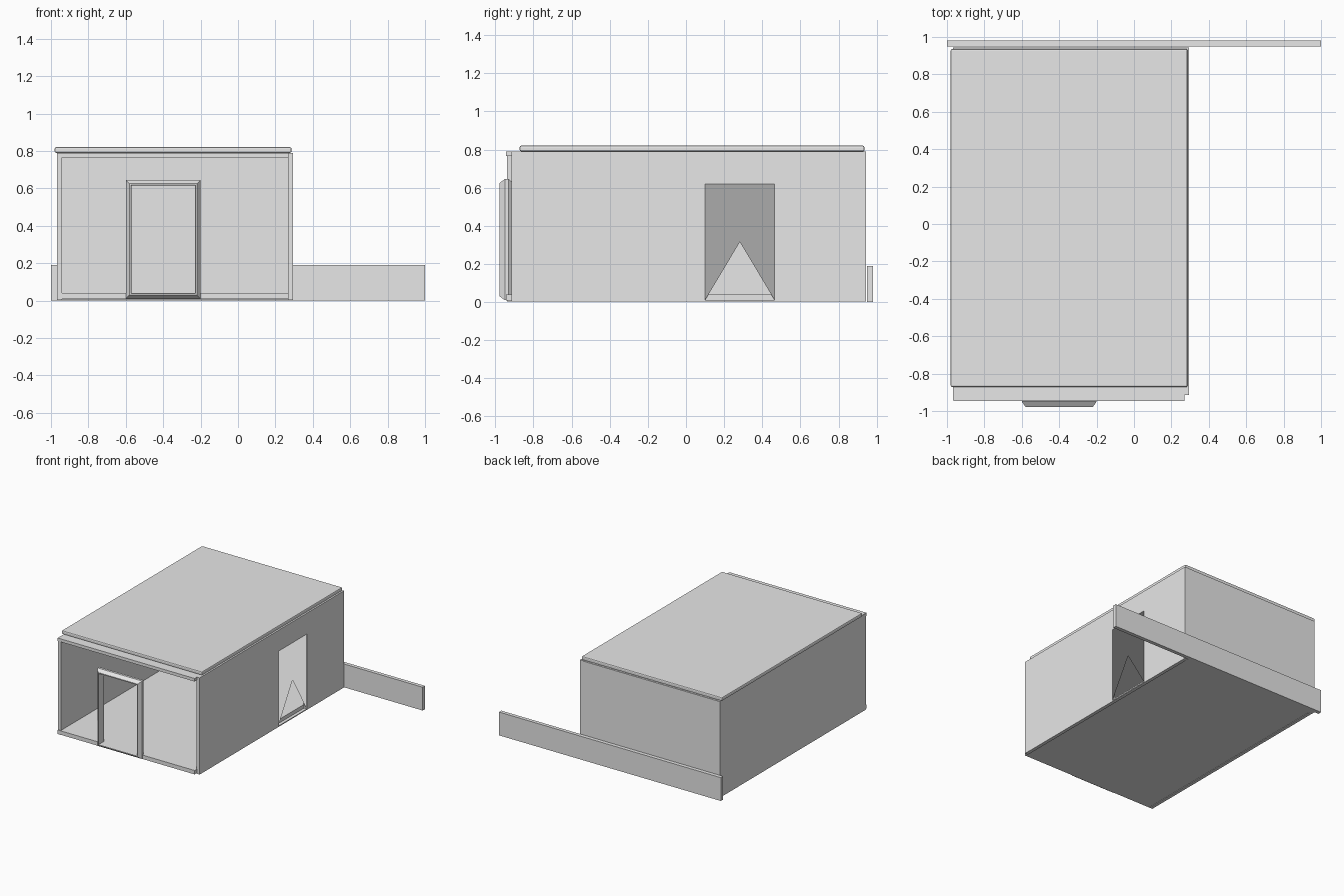
import bpy

old = bpy.data.objects.get("Cube")
if old:
    bpy.data.objects.remove(old, do_unlink=True)

# single plain grey
grey = bpy.data.materials.new("plain_grey")
grey.use_nodes = True
grey.diffuse_color = (0.8, 0.8, 0.8, 1)
grey.node_tree.nodes["Principled BSDF"].inputs["Base Color"].default_value = (0.8, 0.8, 0.8, 1)


def mesh_object(name, verts, faces):
    mesh = bpy.data.meshes.new(name)
    mesh.from_pydata(verts, [], faces)
    mesh.update()
    mesh.materials.append(grey)
    obj = bpy.data.objects.new(name, mesh)
    bpy.context.collection.objects.link(obj)
    return obj


def box(name, x, y, z, bevel=0):
    verts = [(a, b, c) for a in x for b in y for c in z]
    faces = [(0, 1, 3, 2), (4, 6, 7, 5), (0, 4, 5, 1),
             (2, 3, 7, 6), (0, 2, 6, 4), (1, 5, 7, 3)]
    obj = mesh_object(name, verts, faces)
    if bevel:
        mod = obj.modifiers.new("edge", "BEVEL")
        mod.width = bevel
        mod.segments = 2
    return obj


def rect_frame(name, x, z, profile):
    """Sweep a closed (inset, y) profile around a rectangle."""
    verts, faces = [], []
    n = len(profile)
    for inset, y in profile:
        x0, x1, z0, z1 = x[0] + inset, x[1] - inset, z[0] + inset, z[1] - inset
        verts += [(x0, y, z0), (x1, y, z0), (x1, y, z1), (x0, y, z1)]
    for i in range(n):
        j = (i + 1) % n
        for k in range(4):
            m = (k + 1) % 4
            faces.append((4 * i + k, 4 * i + m, 4 * j + m, 4 * j + k))
    return mesh_object(name, verts, faces)


# shell of the room, open at the front
box("floor", (-0.965, 0.27), (-0.945, 0.93), (0.008, 0.04))
box("ceiling", (-0.965, 0.27), (-0.945, 0.93), (0.765, 0.79))
box("left_wall", (-0.967, -0.94), (-0.94, 0.945), (0.004, 0.788))
box("back_wall", (-0.966, 0.294), (0.915, 0.945), (0.004, 0.788))
right_wall = box("right_wall", (0.267, 0.295), (-0.915, 0.944), (0.002, 0.79))

# side opening
side_y, side_z = (0.1, 0.465), (0.01, 0.62)
cutter = box("side_opening_cutter", (0.2, 0.4), side_y, side_z)
cutter.hide_render = True
cut = right_wall.modifiers.new("opening", "BOOLEAN")
cut.operation = "DIFFERENCE"
cut.solver = "EXACT"
cut.object = cutter
bpy.context.view_layer.objects.active = right_wall
bpy.ops.object.modifier_apply(modifier=cut.name)
bpy.data.objects.remove(cutter, do_unlink=True)

# crossed flap filling all but the lower triangle of the opening
(y0, y1), (z0, z1) = side_y, side_z
mesh_object("side_flap",
            [(0.294, y0, z0), (0.294, y1, z1), (0.294, y1, z0), (0.294, y0, z1)],
            [(0, 1, 2, 3)])

# roof slab with softened edges
box("roof", (-0.98, 0.286), (-0.872, 0.936), (0.79, 0.82), 0.008)

# hollow chamfered door frame
rect_frame("door_frame", (-0.6, -0.2), (0.01, 0.645),
           [(0.012, -0.915), (0, -0.93), (0, -0.95), (0.02, -0.978),
            (0.028, -0.978), (0.03, -0.97), (0.03, -0.915)])

# low wall behind the room
box("rear_low_wall", (-1, 1), (0.95, 0.98), (0, 0.19))
